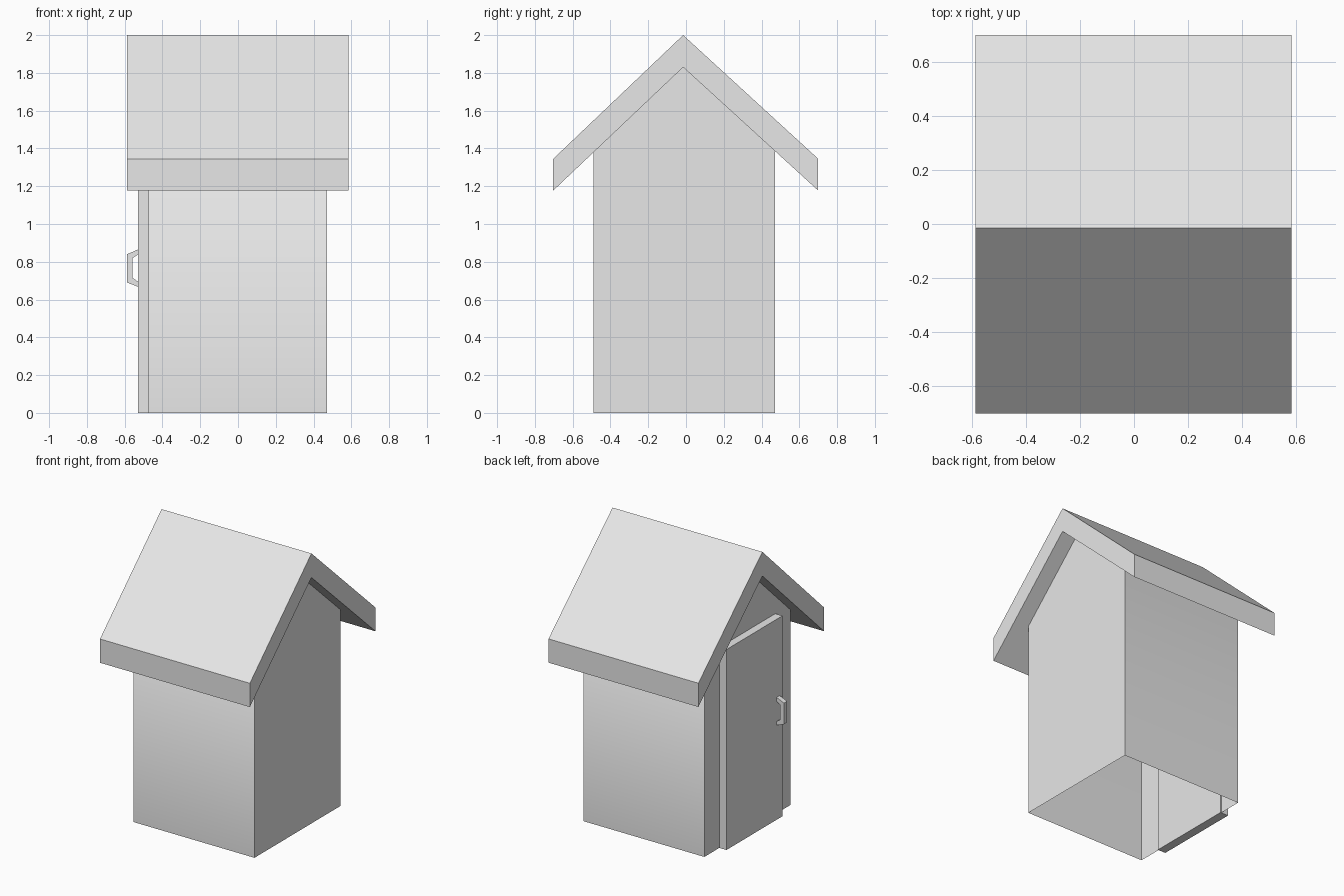
import bpy
import bmesh
import math

cube = bpy.data.objects.get("Cube")
if cube:
    bpy.data.objects.remove(cube, do_unlink=True)

# One plain grey for everything
grey = bpy.data.materials.new("light_grey")
grey.use_nodes = True
colour = (0.8, 0.8, 0.8, 1)
grey.diffuse_color = colour
grey.node_tree.nodes["Principled BSDF"].inputs["Base Color"].default_value = colour


def prism(name, profile, axis, start, end, open_side=None):
    """Extrude a profile along x (profile in y, z) or y (profile in x, z)."""
    def place(p, t):
        return (t, p[0], p[1]) if axis == "x" else (p[0], t, p[1])

    bm = bmesh.new()
    a = [bm.verts.new(place(p, start)) for p in profile]
    b = [bm.verts.new(place(p, end)) for p in profile]
    bm.faces.new(a)
    bm.faces.new(b[::-1])
    n = len(profile)
    sides = [bm.faces.new((a[i], b[i], b[(i + 1) % n], a[(i + 1) % n])) for i in range(n)]
    bmesh.ops.recalc_face_normals(bm, faces=bm.faces[:])
    if open_side is not None:
        bmesh.ops.delete(bm, geom=[sides[open_side]], context="FACES_ONLY")
    mesh = bpy.data.meshes.new(name)
    bm.to_mesh(mesh)
    bm.free()
    mesh.materials.append(grey)
    obj = bpy.data.objects.new(name, mesh)
    bpy.context.collection.objects.link(obj)
    return obj


RIDGE = -0.015

# Thin gabled walls, open underneath, with the top tucked into the roof
walls = prism("walls", [(-0.49, 0), (0.472, 0), (0.472, 1.39), (RIDGE, 1.84), (-0.49, 1.39)],
              "x", -0.474, 0.472, open_side=0)
bpy.ops.object.select_all(action="DESELECT")
walls.select_set(True)
bpy.context.view_layer.objects.active = walls
bpy.ops.object.shade_smooth_by_angle(angle=math.radians(60))

# Chevron roof slab with overhanging eaves
prism("roof", [(-0.703, 1.177), (RIDGE, 1.83), (0.7, 1.177),
               (0.7, 1.345), (RIDGE, 2), (-0.703, 1.345)], "x", -0.587, 0.585)

# Door slab standing proud of the right wall
prism("door", [(-0.32, 0), (0.305, 0), (0.305, 1.417), (-0.32, 1.417)], "x", -0.53, -0.468)

# Bracket handle near the front edge of the door
prism("door_handle", [(-0.53, 0.865), (-0.587, 0.84), (-0.587, 0.69), (-0.53, 0.668),
                      (-0.53, 0.695), (-0.558, 0.715), (-0.558, 0.82), (-0.53, 0.838)],
      "y", -0.29, -0.255)
